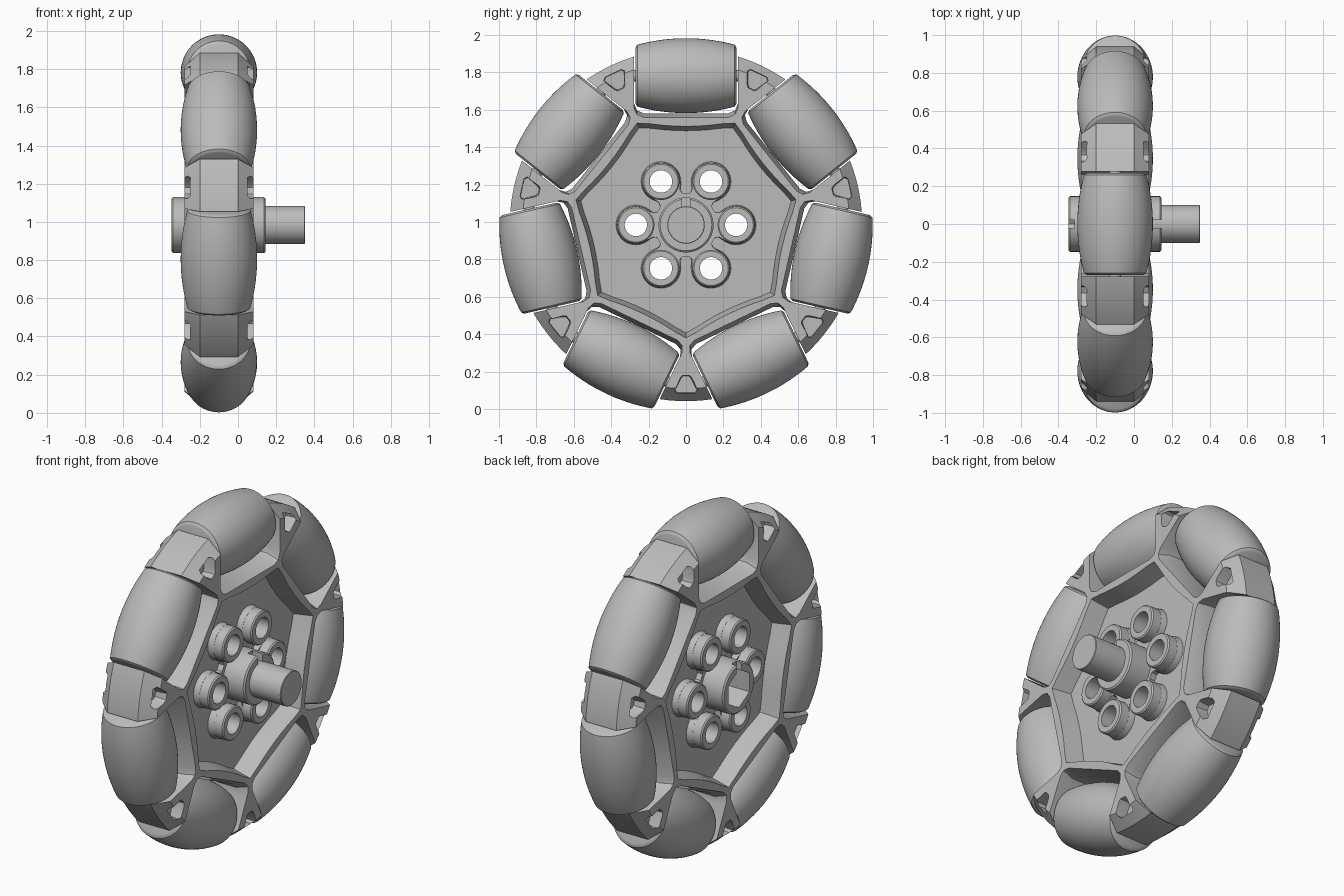
import bpy, bmesh
from math import pi, tau, sin, cos, sqrt, radians
from mathutils import Matrix, Vector

if "Cube" in bpy.data.objects:
    bpy.data.objects.remove(bpy.data.objects["Cube"])

ROLLERS, BOLTS = 7, 6
CENTRE = Matrix.Translation((-0.10, 0, 0.984))
STEP = tau / ROLLERS

grey = bpy.data.materials.new("plain_grey")
grey.use_nodes = True
grey.diffuse_color = (0.5, 0.5, 0.5, 1)
grey.node_tree.nodes["Principled BSDF"].inputs["Base Color"].default_value = (0.5, 0.5, 0.5, 1)


def loft(bm, rings, closed=False, matrix=Matrix()):
    """Skin a series of equal rings; closed joins last to first, otherwise cap."""
    loops = [[bm.verts.new(matrix @ Vector(p)) for p in ring] for ring in rings]
    pairs = list(zip(loops, loops[1:])) + ([(loops[-1], loops[0])] if closed else [])
    for a, b in pairs:
        n = len(a)
        for i in range(n):
            bm.faces.new((a[i], a[(i + 1) % n], b[(i + 1) % n], b[i]))
    if not closed:
        bm.faces.new(loops[0][::-1])
        bm.faces.new(loops[-1])


def circles(profile, n=64):
    """Rings about the x axis from (x, radius) pairs."""
    return [[(x, r * sin(i * tau / n), r * cos(i * tau / n)) for i in range(n)]
            for x, r in profile]


def around(angle, y=0.0, z=0.0):
    return Matrix.Rotation(angle, 4, 'X') @ Matrix.Translation((0, y, z))


def layer(outline, x):
    return [(x, y, z) for y, z in outline]


def make(name, bm, matrix=CENTRE):
    bmesh.ops.recalc_face_normals(bm, faces=bm.faces)
    mesh = bpy.data.meshes.new(name)
    bm.to_mesh(mesh)
    bm.free()
    mesh.materials.append(grey)
    ob = bpy.data.objects.new(name, mesh)
    bpy.context.collection.objects.link(ob)
    ob.matrix_world = matrix
    return ob


def activate(ob):
    bpy.context.view_layer.update()
    bpy.ops.object.select_all(action='DESELECT')
    ob.select_set(True)
    bpy.context.view_layer.objects.active = ob


def smooth(ob):
    activate(ob)
    bpy.ops.object.shade_smooth_by_angle(angle=radians(30))


def cut(ob, bm):
    cutter = make("cutter", bm)
    cutter.hide_render = True
    activate(ob)
    mod = ob.modifiers.new("cut", 'BOOLEAN')
    mod.operation, mod.solver, mod.object = 'DIFFERENCE', 'EXACT', cutter
    bpy.ops.object.modifier_apply(modifier=mod.name)
    bpy.data.objects.remove(cutter)


# Frame disc with chamfered rim
bm = bmesh.new()
loft(bm, circles([(-0.18, 0.875), (-0.10, 0.942), (0.10, 0.942), (0.18, 0.875)], 140))
frame = make("wheel_frame", bm)


def bay(floor):
    c = 0.05
    right = [(0.277, 1.1), (0.277, floor + c), (0.262, floor + 0.015), (0.277 - c, floor)]
    return right + [(-y, z) for y, z in reversed(right)]


# Roller bays with sloping lips
bm = bmesh.new()
for k in range(ROLLERS):
    rings = [layer(bay(f), x) for x, f in
             ((-0.20, 0.572), (-0.18, 0.575), (-0.11, 0.597),
              (0.11, 0.597), (0.18, 0.575), (0.20, 0.572))]
    loft(bm, rings, matrix=around(k * STEP))
cut(frame, bm)

# Small trapezoid pockets in both sides of each spoke
bm = bmesh.new()
for k in range(ROLLERS):
    for side in (-1, 1):
        rings = []
        for x, inset in ((0.11, 0.008), (0.25, 0)):
            w, v, lo, hi = 0.034 - inset, 0.066 - inset, 0.80 + inset, 0.905 - inset
            half = [(w - 0.012, lo), (w, lo + 0.012), (v, hi - 0.015), (v - 0.012, hi)]
            rings.append(layer(half + [(-y, z) for y, z in reversed(half)], side * x))
        loft(bm, rings, matrix=around((k + 0.5) * STEP))
cut(frame, bm)


def heptagon(scale):
    """Seven sided outline whose sides bow inward."""
    pts = []
    half, samples = pi / ROLLERS, 8
    for k in range(ROLLERS):
        for i in range(samples):
            u = -1 + 2 * i / samples
            d = 0.527 + 0.025 * u * u
            if i == 0:
                d -= 0.008
            y = u * d * sin(half) / cos(half)
            a = k * 2 * half
            pts.append((scale * (y * cos(a) + d * sin(a)), scale * (d * cos(a) - y * sin(a))))
    return pts


# Central recess on both sides, leaving a web
bm = bmesh.new()
for side in (-1, 1):
    loft(bm, [layer(heptagon(s), side * x) for x, s in ((0.07, 0.955), (0.18, 1), (0.22, 1.01))])
cut(frame, bm)


def hub_holes():
    bm = bmesh.new()
    loft(bm, circles([(-0.3, 0.125), (0.3, 0.125)]))
    for k in range(BOLTS):
        loft(bm, circles([(-0.3, 0.08), (0.3, 0.08)], 32), matrix=around(pi / 2 + k * tau / BOLTS, z=0.268))
    return bm


cut(frame, hub_holes())
smooth(frame)


def spider(grow):
    """Lobed outline with a narrow slot between neighbouring lobes."""
    pts = []
    for k in range(BOLTS):
        a = pi / 2 + k * tau / BOLTS
        lobe = [(0.268 * sin(a) + (0.1 + grow) * sin(a + b), 0.268 * cos(a) + (0.1 + grow) * cos(a + b))
                for b in [radians(-120 + 10 * i) for i in range(25)]]
        pts += lobe
        m = a + pi / BOLTS
        for t, r in ((-0.032, 0.185), (-0.018, 0.168), (0.018, 0.168), (0.032, 0.185)):
            t *= 1 - grow * 8
            pts.append((r * sin(m) + t * cos(m), r * cos(m) - t * sin(m)))
    return pts


# Raised necks joining the bosses to the hub
bm = bmesh.new()
loft(bm, [layer(spider(g), x) for x, g in ((-0.105, 0), (-0.06, 0.008), (0.06, 0.008), (0.105, 0))])
necks = make("boss_necks", bm)
cut(necks, hub_holes())
smooth(necks)

# Bolt bosses, open right through
bm = bmesh.new()
for k in range(BOLTS):
    tube = [(-0.165, 0.06), (-0.165, 0.092), (-0.158, 0.099),
            (0.158, 0.099), (0.165, 0.092), (0.165, 0.06)]
    loft(bm, circles(tube, 40), closed=True, matrix=around(pi / 2 + k * tau / BOLTS, z=0.268))
smooth(make("bolt_bosses", bm))

# Hub with a hexagonal bore and key notches at both ends
bm = bmesh.new()
loft(bm, circles([(-0.248, 0.138), (-0.24, 0.147), (0.237, 0.147), (0.245, 0.138)]))
hub = make("hub", bm)
bm = bmesh.new()
loft(bm, circles([(-0.3, 0.112), (0.02, 0.112)], 6))
cut(hub, bm)
bm = bmesh.new()
notch = [(-0.022, 0.09), (0.022, 0.09), (0.022, 0.2), (-0.022, 0.2)]
loft(bm, [layer(notch, x) for x in (-0.3, -0.215)])
loft(bm, [layer(notch, x) for x in (0.18, 0.3)])
cut(hub, bm)
smooth(hub)

# Shaft
bm = bmesh.new()
loft(bm, circles([(0.03, 0.1), (0.447, 0.1), (0.45, 0.097)]))
smooth(make("shaft", bm))

# Barrel rollers and their axle pins
half = [(t, sqrt(0.998 ** 2 - t * t) - 0.798) for t in [i * 0.026 for i in range(11)]]
half += [(0.267, 0.155), (0.27, 0.148)]
barrel = [(-t, r) for t, r in reversed(half[1:])] + half
for k in range(ROLLERS):
    place = CENTRE @ around(k * STEP, z=0.798) @ Matrix.Rotation(pi / 2, 4, 'Z')
    for name, profile, n in (("roller", barrel, 72), ("axle_pin", [(-0.29, 0.03), (0.29, 0.03)], 24)):
        bm = bmesh.new()
        loft(bm, circles(profile, n))
        smooth(make(f"{name}_{k + 1}", bm, place))
